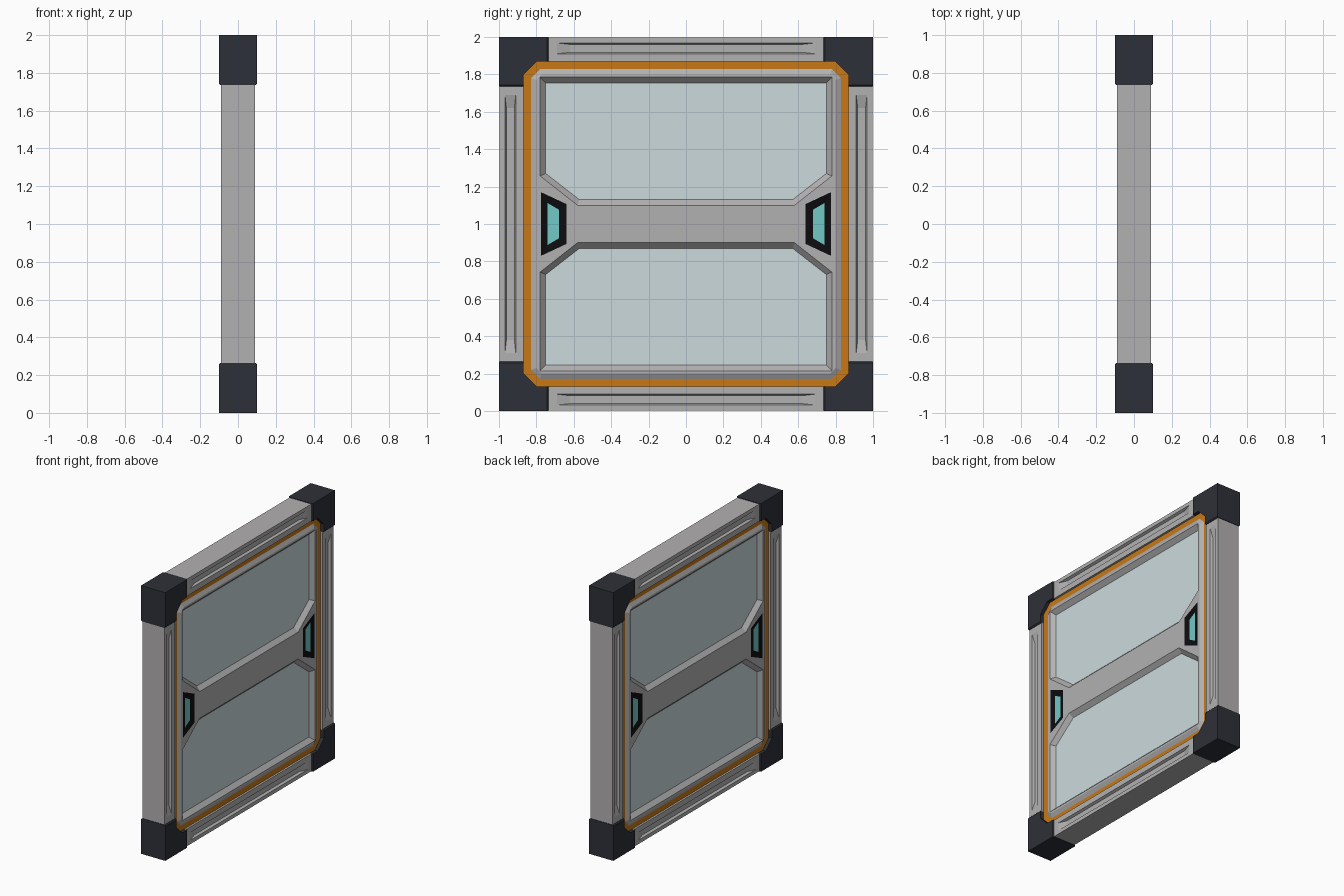
import bpy, bmesh

if "Cube" in bpy.data.objects:
    bpy.data.objects.remove(bpy.data.objects["Cube"])

def material(name, rgb):
    m = bpy.data.materials.new(name)
    m.diffuse_color = (*rgb, 1)
    m.use_nodes = True
    m.node_tree.nodes["Principled BSDF"].inputs["Base Color"].default_value = m.diffuse_color
    return m

GREY = material("grey", (0.45, 0.44, 0.44))
DARK = material("dark", (0.027, 0.03, 0.04))
ORANGE = material("orange", (0.58, 0.19, 0.008))
GLASS = material("glass", (0.6, 0.7, 0.72))
BLACK = material("black", (0.004, 0.004, 0.005))
CYAN = material("cyan", (0.17, 0.58, 0.57))

def octagon(h, c):
    k = h - c
    return [(h, -k), (h, k), (k, h), (-k, h), (-h, k), (-h, -k), (-k, -h), (k, -h)]

def rect(y0, y1, z0, z1):
    return [(y0, z0), (y1, z0), (y1, z1), (y0, z1)]

def flip(poly, fy=1, fz=1):
    return [(y * fy, z * fz) for y, z in poly]

def turn(poly):
    return [(-z, y) for y, z in poly]

def skin(bm, loops, s):
    """Join successive (outline, depth) loops on side s; return the last loop."""
    prev = None
    for poly, x in loops:
        cur = [bm.verts.new((s * x, y, z + 1)) for y, z in poly]
        if prev:
            n = len(cur)
            for i in range(n):
                j = (i + 1) % n
                bm.faces.new((prev[i], prev[j], cur[j], cur[i]))
        prev = cur
    return prev

def finish(bm, name, mat):
    bmesh.ops.remove_doubles(bm, verts=bm.verts, dist=1e-5)
    bmesh.ops.recalc_face_normals(bm, faces=bm.faces)
    me = bpy.data.meshes.new(name)
    bm.to_mesh(me)
    bm.free()
    me.materials.append(mat)
    ob = bpy.data.objects.new(name, me)
    bpy.context.collection.objects.link(ob)
    return ob

def two_sided(name, loops, mat, cap=True):
    """Solid mirrored about the middle plane x = 0."""
    bm = bmesh.new()
    for s in (1, -1):
        last = skin(bm, loops, s)
        if cap:
            bm.faces.new(last)
    return finish(bm, name, mat)

# outlines, with z measured from the middle of the frame
window = [(-0.78, 0.785), (-0.78, 0.257), (-0.58, 0.10), (0.58, 0.10), (0.78, 0.257), (0.78, 0.785)]
window_deep = [(-0.75, 0.755), (-0.75, 0.27), (-0.57, 0.13), (0.57, 0.13), (0.75, 0.27), (0.75, 0.755)]
handle = [(0.775, -0.17), (0.775, 0.17), (0.64, 0.107), (0.64, -0.107)]
handle_in = [(0.74, -0.112), (0.74, 0.112), (0.68, 0.077), (0.68, -0.077)]
corner = [(1, 1), (0.735, 1), (0.735, 0.868), (0.798, 0.868), (0.868, 0.798), (0.868, 0.735), (1, 0.735)]

# edge beams with a shallow ramped groove on both faces
beam = [(rect(-0.74, 0.74, 0.868, 0.996), 0), (rect(-0.74, 0.74, 0.868, 0.996), 0.09),
        (rect(-0.69, 0.69, 0.91, 0.968), 0.09), (rect(-0.62, 0.62, 0.918, 0.960), 0.072)]
for name in ("top_beam", "left_beam", "bottom_beam", "right_beam"):
    two_sided(name, beam, GREY)
    beam = [(turn(p), x) for p, x in beam]

# dark corner blocks, edges next to the beams slightly chamfered
for vert, fz in (("bottom", -1), ("top", 1)):
    for side, fy in (("left", -1), ("right", 1)):
        p = flip(corner, fy, fz)
        ob = two_sided(f"{vert}_{side}_corner", [(p, 0), (p, 0.1)], DARK)
        bm = bmesh.new()
        bm.from_mesh(ob.data)
        ends = [e for e in bm.edges
                if all(abs(abs(v.co.x) - 0.1) < 1e-4 for v in e.verts)
                and (all(abs(abs(v.co.y) - 0.735) < 1e-4 for v in e.verts)
                     or all(abs(abs(v.co.z - 1) - 0.735) < 1e-4 for v in e.verts))]
        bmesh.ops.bevel(bm, geom=ends, offset=0.008, segments=1, affect='EDGES')
        bm.to_mesh(ob.data)
        bm.free()

# recessed orange seal
outer, inner = octagon(0.868, 0.07), octagon(0.828, 0.047)
two_sided("seal_ring", [(outer, 0), (outer, 0.075), (inner, 0.075), (inner, 0)], ORANGE, cap=False)

# door panel with two window openings and two handle pockets
bm = bmesh.new()
holes = [[(flip(window_deep, 1, f), 0), (flip(window_deep, 1, f), 0.06), (flip(window, 1, f), 0.09)] for f in (1, -1)]
holes += [[(flip(handle, f), 0), (flip(handle, f), 0.09)] for f in (1, -1)]
for s in (1, -1):
    rims = [skin(bm, [(inner, 0), (inner, 0.075), (octagon(0.80, 0.03), 0.09)], s)]
    rims += [skin(bm, h, s) for h in holes]
    edges = [bm.edges.get((r[i - 1], r[i])) for r in rims for i in range(len(r))]
    bmesh.ops.triangle_fill(bm, edges=edges, use_beauty=True, normal=(s, 0, 0))
bmesh.ops.dissolve_limit(bm, angle_limit=0.001, verts=bm.verts, edges=bm.edges)
finish(bm, "door_panel", GREY)

# glass panes
for name, f in (("upper_glass", 1), ("lower_glass", -1)):
    p = flip(window_deep, 1, f)
    two_sided(name, [(p, 0), (p, 0.06)], GLASS)

# handle surrounds with lit insets
for side, f in (("left", -1), ("right", 1)):
    a, b = flip(handle, f), flip(handle_in, f)
    two_sided(side + "_handle_surround", [(a, 0), (a, 0.09), (b, 0.08), (b, 0)], BLACK, cap=False)
    two_sided(side + "_handle_light", [(b, 0), (b, 0.08)], CYAN)
